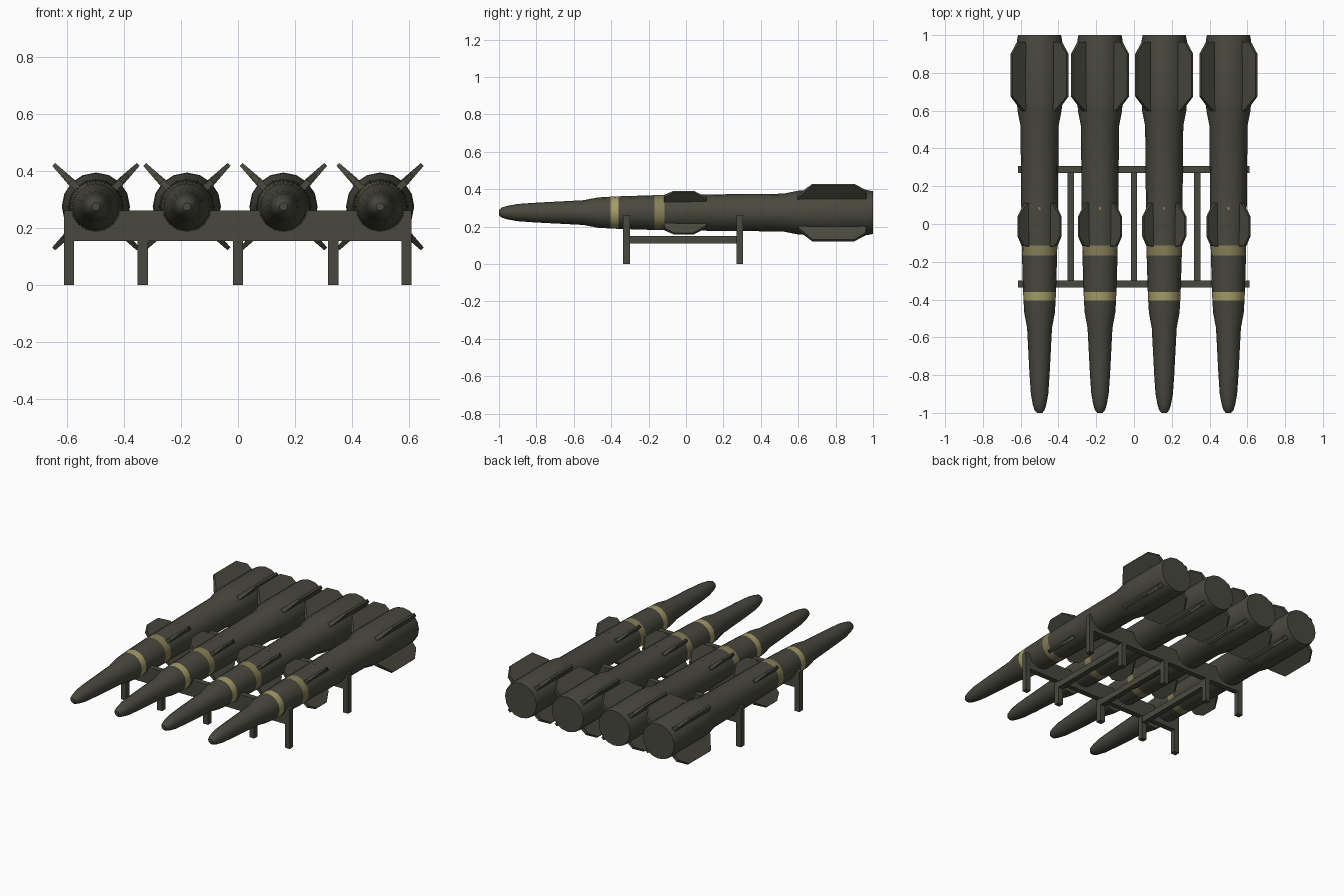
import bpy, bmesh, math
from mathutils import Matrix, Vector

if "Cube" in bpy.data.objects:
    bpy.data.objects.remove(bpy.data.objects["Cube"], do_unlink=True)


def material(name, rgb):
    m = bpy.data.materials.new(name)
    m.use_nodes = True
    m.diffuse_color = (*rgb, 1)
    m.node_tree.nodes["Principled BSDF"].inputs["Base Color"].default_value = (*rgb, 1)
    return m


OLIVE = material("olive drab", (0.066, 0.066, 0.049))
YELLOW = material("band yellow", (0.38, 0.33, 0.14))
TAN = material("band tan", (0.24, 0.21, 0.095))

SIDES = 16
AXIS_Z = 0.275
CENTRES = (-0.50, -0.18, 0.16, 0.50)
FRONT_BAND = (-0.405, -0.36)
REAR_BAND = (-0.168, -0.115)


def finish(name, bm, mats, smooth=False):
    bmesh.ops.recalc_face_normals(bm, faces=bm.faces)
    mesh = bpy.data.meshes.new(name)
    bm.to_mesh(mesh)
    bm.free()
    for m in mats:
        mesh.materials.append(m)
    ob = bpy.data.objects.new(name, mesh)
    bpy.context.collection.objects.link(ob)
    if smooth:
        bpy.ops.object.select_all(action='DESELECT')
        ob.select_set(True)
        bpy.context.view_layer.objects.active = ob
        bpy.ops.object.shade_smooth_by_angle(angle=math.radians(35))
    return ob


def box(name, x, y, z):
    """Box from (min, max) pairs."""
    bm = bmesh.new()
    bmesh.ops.create_cube(bm, size=1)
    for v in bm.verts:
        v.co = Vector([lo + (c + 0.5) * (hi - lo) for c, (lo, hi) in zip(v.co, (x, y, z))])
    return finish(name, bm, [OLIVE])


# Body outline as (y, radius), nose to tail
PROFILE = [(-1.0, 0.014), (-0.985, 0.027), (-0.955, 0.036), (-0.9, 0.046),
           (-0.8, 0.053), (-0.55, 0.066), (-0.47, 0.081), (FRONT_BAND[0], 0.085),
           (FRONT_BAND[1], 0.087), (REAR_BAND[0], 0.093), (REAR_BAND[1], 0.094),
           (0.1, 0.097), (0.52, 0.101), (0.6, 0.117), (0.65, 0.12),
           (0.97, 0.12), (1.0, 0.114)]


def body(name, cx):
    bm = bmesh.new()
    rings = []
    for y, r in PROFILE:
        angles = [2 * math.pi * i / SIDES for i in range(SIDES)]
        rings.append([bm.verts.new((cx + r * math.cos(a), y, AXIS_Z + r * math.sin(a)))
                      for a in angles])
    for a, b in zip(rings, rings[1:]):
        for i in range(SIDES):
            j = (i + 1) % SIDES
            bm.faces.new((a[i], a[j], b[j], b[i]))
    bm.faces.new(rings[0])
    bm.faces.new(rings[-1])
    # Painted bands picked by position along the body
    for f in bm.faces:
        y = f.calc_center_median().y
        if FRONT_BAND[0] < y < FRONT_BAND[1]:
            f.material_index = 1
        elif REAR_BAND[0] < y < REAR_BAND[1]:
            f.material_index = 2
    return finish(name, bm, [OLIVE, YELLOW, TAN], smooth=True)


# Fin outlines as (radius, y, half thickness)
TAIL_FIN = [(0.09, 0.59, 0.016), (0.125, 0.6, 0.013), (0.21, 0.675, 0.007),
            (0.21, 0.9, 0.007), (0.16, 0.963, 0.010), (0.09, 0.965, 0.016)]
MID_FIN = [(0.07, -0.12, 0.013), (0.125, -0.115, 0.010), (0.159, -0.065, 0.006),
           (0.159, 0.04, 0.006), (0.105, 0.11, 0.011), (0.07, 0.11, 0.013)]


def fins(name, cx, outline):
    """Four tapered fins set in a diagonal cross."""
    bm = bmesh.new()
    for k in range(4):
        turn = Matrix.Translation((cx, 0, AXIS_Z)) @ Matrix.Rotation(
            math.radians(45 + 90 * k), 4, 'Y')
        left, right = [[bm.verts.new(turn @ Vector((r, y, s * t))) for r, y, t in outline]
                       for s in (-1, 1)]
        bm.faces.new(left)
        bm.faces.new(right)
        n = len(outline)
        for i in range(n):
            j = (i + 1) % n
            bm.faces.new((left[i], left[j], right[j], right[i]))
    return finish(name, bm, [OLIVE])


for number, cx in enumerate(CENTRES, 1):
    body(f"body_{number}", cx)
    fins(f"tail_fins_{number}", cx, TAIL_FIN)
    fins(f"mid_fins_{number}", cx, MID_FIN)
    # Small painted mark on top of the body
    mark = box(f"top_mark_{number}", (cx - 0.005, cx + 0.005), (0.075, 0.09), (0.367, 0.373))
    mark.data.materials[0] = TAN

# Rack: two cross beams on five legs each, tied by three rails
HALF = 0.018
for end, y in (("front", -0.318), ("rear", 0.288)):
    span = (y - HALF, y + HALF)
    box(f"{end}_cross_beam", (-0.613, 0.611), span, (0.155, 0.262))
    for number, x in enumerate((-0.595, -0.335, 0, 0.335, 0.593), 1):
        box(f"{end}_leg_{number}", (x - HALF, x + HALF), span, (0, 0.156))
for number, x in enumerate((-0.335, 0, 0.335), 1):
    box(f"rail_{number}", (x - HALF + 0.001, x + HALF - 0.001), (-0.318, 0.288), (0.109, 0.15))
